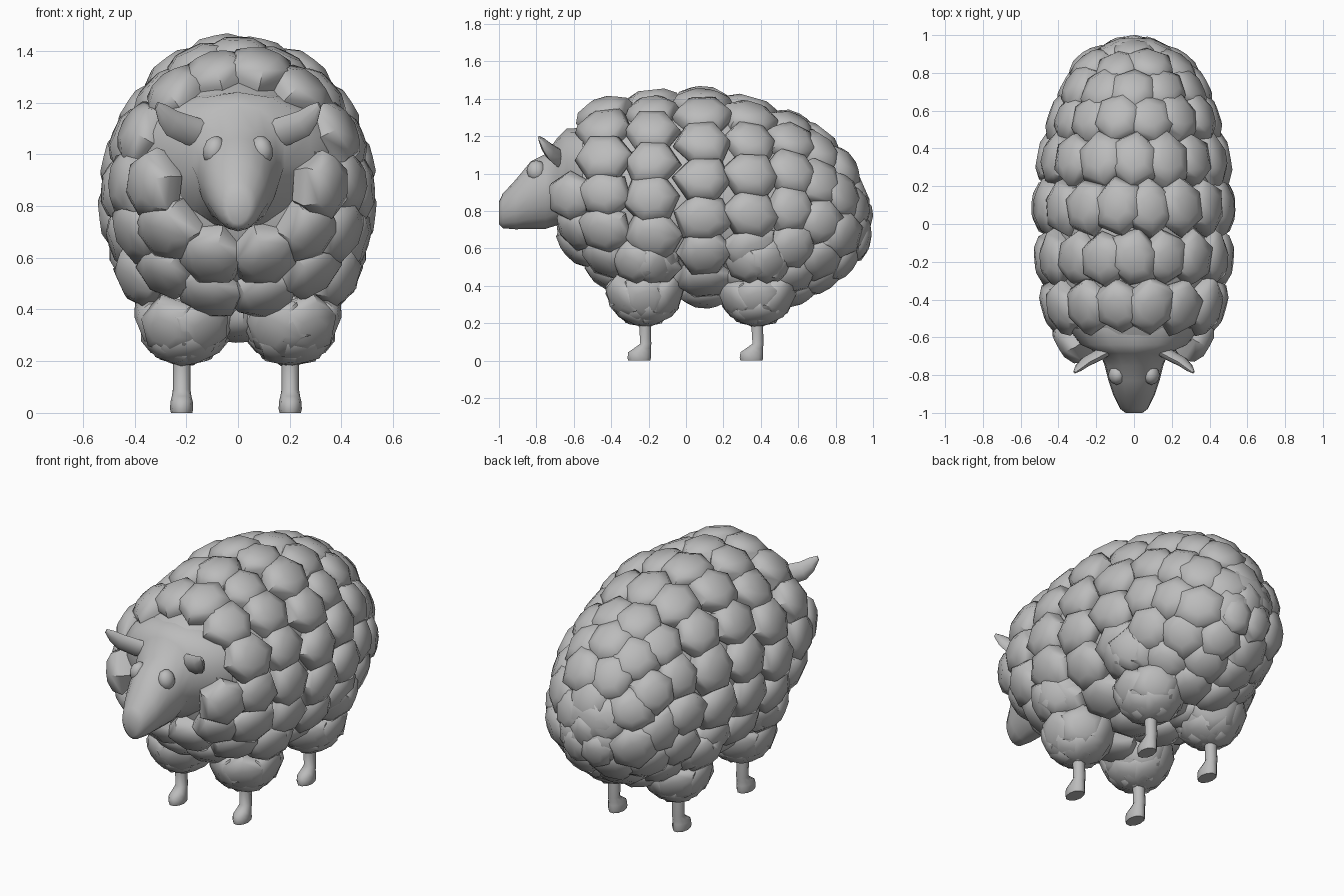
import bpy, bmesh, math, random
from mathutils import Vector, Matrix

if "Cube" in bpy.data.objects:
    bpy.data.objects.remove(bpy.data.objects["Cube"])

random.seed(4)
grey = bpy.data.materials.new("light grey")
grey.diffuse_color = (0.5, 0.5, 0.5, 1)
grey.use_nodes = True
grey.node_tree.nodes["Principled BSDF"].inputs["Base Color"].default_value = grey.diffuse_color


def finish(bm, name, angle=50):
    bmesh.ops.recalc_face_normals(bm, faces=bm.faces)
    me = bpy.data.meshes.new(name)
    bm.to_mesh(me)
    bm.free()
    ob = bpy.data.objects.new(name, me)
    bpy.context.collection.objects.link(ob)
    me.materials.append(grey)
    bpy.ops.object.select_all(action='DESELECT')
    ob.select_set(True)
    bpy.context.view_layer.objects.active = ob
    bpy.ops.object.shade_smooth_by_angle(angle=math.radians(angle))
    return ob


def loft(bm, sections):
    """Skin closed loops of points, capping both ends."""
    loops = [[bm.verts.new(p) for p in s] for s in sections]
    n = len(loops[0])
    for a, b in zip(loops, loops[1:]):
        for i in range(n):
            j = (i + 1) % n
            bm.faces.new((a[i], a[j], b[j], b[i]))
    bm.faces.new(loops[0])
    bm.faces.new(loops[-1])


def oval(c, u, v, n, egg=0.0):
    pts = []
    for k in range(n):
        a = 2 * math.pi * k / n
        pts.append(Vector(c) + Vector(u) * math.cos(a) * (1 + egg * math.sin(a))
                   + Vector(v) * math.sin(a))
    return pts


def tuft(bm, apex, normal, along, ru, rv, depth=0.14):
    """Domed hexagonal pillow of wool with its top at apex."""
    n = normal.normalized()
    u = (along - n * along.dot(n)).normalized()
    v = n.cross(u)
    spin = random.uniform(-0.25, 0.25)
    radii = [random.uniform(0.94, 1.1) for _ in range(6)]
    rings = []
    for r, h in ((0.8, -1.1), (1.0, -0.62), (0.84, -0.24), (0.45, -0.03)):
        rings.append([apex + n * h * depth
                      + u * math.cos(spin + k * math.pi / 3) * ru * r * radii[k]
                      + v * math.sin(spin + k * math.pi / 3) * rv * r * radii[k]
                      for k in range(6)])
    loft(bm, rings)


# Fleece outline: y, centre z, half width, half height
RINGS = [(-0.62, 0.93, 0.40, 0.38), (-0.455, 0.895, 0.49, 0.505),
         (-0.19, 0.865, 0.525, 0.575), (0.095, 0.87, 0.54, 0.59),
         (0.36, 0.84, 0.51, 0.565), (0.585, 0.81, 0.45, 0.51),
         (0.75, 0.80, 0.38, 0.43), (0.88, 0.78, 0.29, 0.31),
         (0.95, 0.77, 0.15, 0.16)]


def on_ring(i, a):
    y, z, w, h = RINGS[max(0, min(len(RINGS) - 1, i))]
    s = math.sin(a)
    return Vector((w * math.cos(a) * (1 - 0.07 * s), y, z + h * s))


# Body under the wool
bm = bmesh.new()
loft(bm, [oval((0, y, z), (max(w - 0.085, 0.05), 0, 0), (0, 0, max(h - 0.085, 0.05)), 24, -0.07)
          for y, z, w, h in RINGS])
finish(bm, "body")

# Wool tufts in rings round the body
bm = bmesh.new()
for i, (y, z, w, h) in enumerate(RINGS):
    n = max(5, round(math.pi * (w + h) / 0.222))
    shift = math.pi / 2 + (math.pi / n if i % 2 else 0)
    angles = [shift + 2 * math.pi * k / n for k in range(n)]
    if i == 0:  # the front ring leaves the face open
        angles = [math.radians(d) for d in (-8, -42, -74, -106, -138, -172)]
    for a in angles:
        p = on_ring(i, a)
        t = on_ring(i, a + 0.02) - on_ring(i, a - 0.02)
        s = on_ring(i + 1, a) - on_ring(i - 1, a)
        nor = s.cross(t)
        if nor.dot(p - Vector((0, p.y, z))) < 0:
            nor = -nor
        ry = 0.155 if i in (1, 2, 3, 4) else 0.145
        if i == 0 and math.sin(a) > -0.3:  # cheek tufts stand forward
            p.y -= 0.03
        p += nor.normalized() * random.uniform(-0.005, 0.012)
        tuft(bm, p, nor, s, ry, 0.14)
tuft(bm, Vector((0, 0.985, 0.8)), Vector((0, 1, 0)), Vector((1, 0, 0)), 0.17, 0.16)
finish(bm, "wool_tufts")

# Tail
bm = bmesh.new()
for x, y, z in ((0, 0.99, 0.72), (-0.08, 0.98, 0.63), (0.08, 0.98, 0.63)):
    tuft(bm, Vector((x, y, z)), Vector((x, 0.4, -0.1)), Vector((0, 0, 1)), 0.12, 0.10, 0.1)
finish(bm, "tail")

# Woolly thighs and legs
for end, y0 in (("front", -0.22), ("back", 0.38)):
    for side, sx in (("left", 1), ("right", -1)):
        c = Vector((sx * 0.205, y0, 0.39))
        bm = bmesh.new()
        bmesh.ops.create_icosphere(bm, subdivisions=2, radius=0.14,
                                   matrix=Matrix.Translation(c))
        for elev, count in ((32, 6), (-22, 6), (-65, 4)):
            e = math.radians(elev)
            for k in range(count):
                a = 2 * math.pi * (k + (0.5 if elev == 32 else 0)) / count
                d = Vector((sx * math.cos(e) * math.cos(a), math.cos(e) * math.sin(a),
                            math.sin(e)))
                apex = c + Vector((d.x * 0.19, d.y * 0.205, d.z * 0.205))
                if elev == 32:  # upper row flows into the flank
                    if d.x * sx < 0:
                        continue
                    apex.x += sx * 0.09
                    d.z = -0.35
                tuft(bm, apex, d, Vector((0, 0, 1)), 0.13, 0.135, 0.12)
        finish(bm, f"{end}_{side}_thigh")

        bm = bmesh.new()
        legs = ((0.36, 0, 0.037, 0.037), (0.20, 0, 0.034, 0.033), (0.09, 0.005, 0.034, 0.031),
                (0.065, -0.014, 0.038, 0.048), (0.045, -0.028, 0.043, 0.064),
                (0.015, -0.03, 0.045, 0.066), (0, -0.03, 0.041, 0.062))
        loft(bm, [oval((sx * 0.21 - 0.008, y0 + dy, z), (rx, 0, 0), (0, ry, 0), 10)
                  for z, dy, rx, ry in legs])
        finish(bm, f"{end}_{side}_leg")

# Head: y, centre z, half width, half height
bm = bmesh.new()
HEAD = ((-1.0, 0.79, 0.045, 0.06), (-0.98, 0.80, 0.072, 0.092), (-0.91, 0.835, 0.108, 0.133),
        (-0.83, 0.885, 0.135, 0.18), (-0.75, 0.905, 0.155, 0.20), (-0.685, 0.96, 0.18, 0.235),
        (-0.64, 0.975, 0.28, 0.265), (-0.55, 0.975, 0.35, 0.27))
loft(bm, [oval((0, y, z), (rx, 0, 0), (0, 0, rz), 16, 0.08 if y < -0.7 else 0.2)
          for y, z, rx, rz in HEAD])
finish(bm, "head", 60)

# Ears and eyes
for side, sx in (("left", 1), ("right", -1)):
    bm = bmesh.new()
    ear = ((0.11, -0.65, 1.07, 0.05), (0.18, -0.69, 1.09, 0.052),
           (0.255, -0.73, 1.12, 0.047), (0.29, -0.76, 1.155, 0.035),
           (0.315, -0.785, 1.19, 0.012))
    loft(bm, [oval((sx * x, y, z), (-sx * r * 0.45, 0, r), (sx * r * 0.3, r * 0.5, 0), 8)
              for x, y, z, r in ear])
    finish(bm, f"{side}_ear")

    bm = bmesh.new()
    m = (Matrix.Translation((sx * 0.092, -0.80, 1.015))
         @ Matrix.Rotation(sx * -0.25, 4, 'Y') @ Matrix.Diagonal((0.044, 0.052, 0.058, 1)))
    bmesh.ops.create_icosphere(bm, subdivisions=2, radius=1, matrix=m)
    finish(bm, f"{side}_eye")
